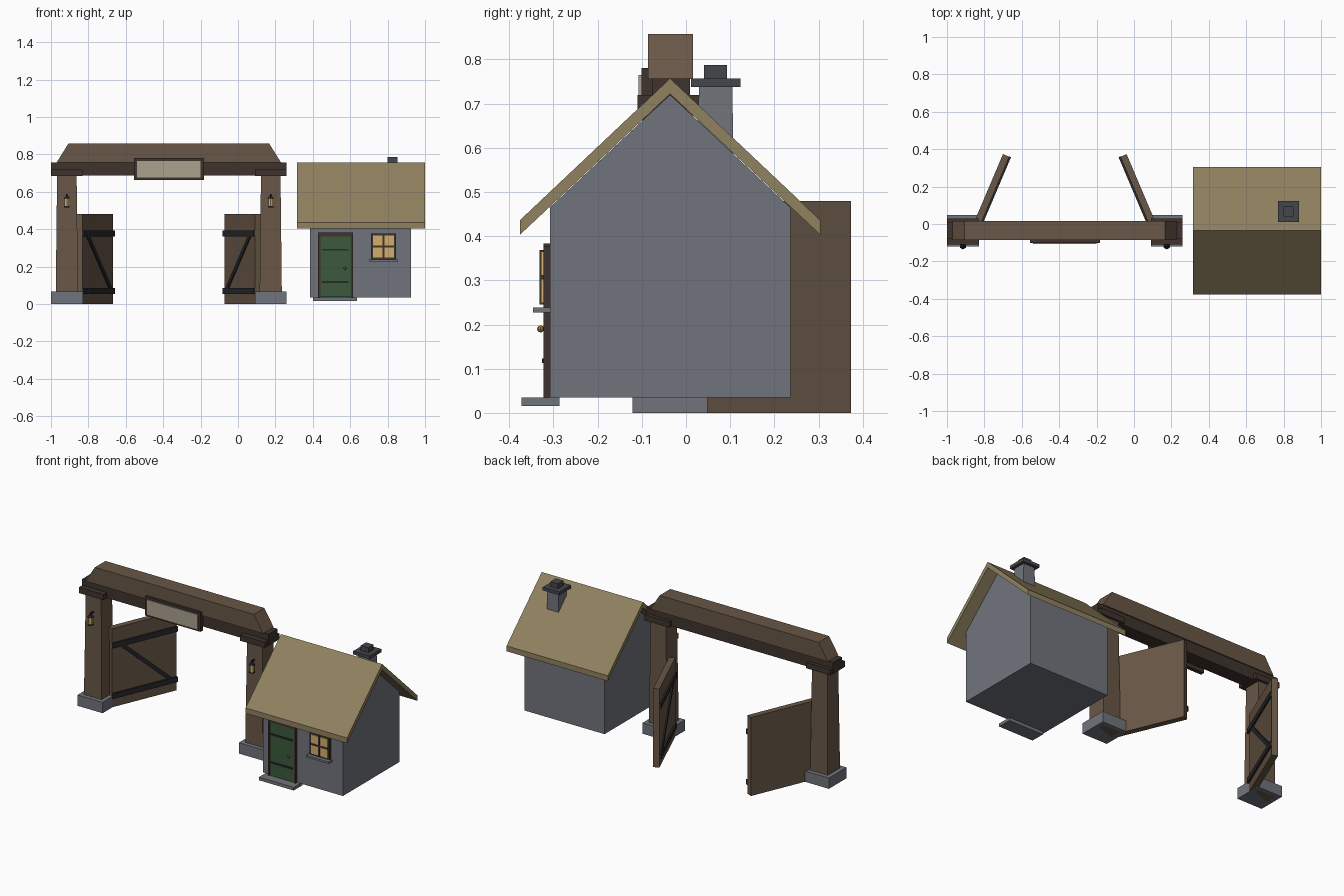
import bpy, bmesh
from math import radians, atan2, hypot, pi
from mathutils import Matrix, Vector

if "Cube" in bpy.data.objects:
    bpy.data.objects.remove(bpy.data.objects["Cube"])


def mat(name, r, g, b):
    m = bpy.data.materials.new(name)
    m.diffuse_color = (r, g, b, 1)
    m.use_nodes = True
    m.node_tree.nodes["Principled BSDF"].inputs["Base Color"].default_value = m.diffuse_color
    return m


WOOD = mat("wood", 0.14, 0.095, 0.063)
DARK = mat("dark_wood", 0.05, 0.034, 0.026)
IRON = mat("iron", 0.022, 0.022, 0.025)
STONE = mat("stone", 0.165, 0.175, 0.2)
SLATE = mat("dark_stone", 0.06, 0.062, 0.072)
THATCH = mat("thatch", 0.28, 0.22, 0.115)
GREEN = mat("green_paint", 0.045, 0.1, 0.045)
GLOW = mat("warm_glass", 0.65, 0.42, 0.15)
BRASS = mat("brass", 0.3, 0.2, 0.06)
PALE = mat("pale_board", 0.4, 0.36, 0.27)


def finish(name, bm, m, mw=None):
    bmesh.ops.recalc_face_normals(bm, faces=bm.faces[:])
    me = bpy.data.meshes.new(name)
    bm.to_mesh(me)
    bm.free()
    me.materials.append(m)
    ob = bpy.data.objects.new(name, me)
    bpy.context.collection.objects.link(ob)
    if mw is not None:
        ob.matrix_world = mw
    return ob


def box(name, x, y, z, m, mw=None, top=(1, 1)):
    """Box from (min, max) ranges; top scales the upper face in x and y."""
    bm = bmesh.new()
    bmesh.ops.create_cube(bm, size=1)
    for v in bm.verts:
        sx, sy = top if v.co.z > 0 else (1, 1)
        v.co = ((x[0] + x[1]) / 2 + v.co.x * sx * (x[1] - x[0]),
                (y[0] + y[1]) / 2 + v.co.y * sy * (y[1] - y[0]),
                (z[0] + z[1]) / 2 + v.co.z * (z[1] - z[0]))
    return finish(name, bm, m, mw)


def extrude_x(name, profile, x0, x1, m):
    """Profile of (y, z) points extruded along x."""
    bm = bmesh.new()
    f = bm.faces.new([bm.verts.new((x0, y, z)) for y, z in profile])
    r = bmesh.ops.extrude_face_region(bm, geom=[f])
    vs = [v for v in r["geom"] if isinstance(v, bmesh.types.BMVert)]
    bmesh.ops.translate(bm, verts=vs, vec=(x1 - x0, 0, 0))
    return finish(name, bm, m)


def cone(name, loc, r0, r1, h, m, sides=6):
    bm = bmesh.new()
    bmesh.ops.create_cone(bm, cap_ends=True, segments=sides, radius1=r0, radius2=r1, depth=h)
    return finish(name, bm, m, Matrix.Translation(loc))


def around(c, h):
    return (c - h, c + h)


# Gateway: posts, lanterns and open leaves on both sides
GX, GY = -0.37, -0.036
for side, s in (("left", -1), ("right", 1)):
    px = GX + s * 0.545
    box(side + "_post_base", around(px, 0.085), around(GY, 0.085), (0, 0.066), STONE)
    box(side + "_post", around(px, 0.06), around(GY, 0.06), (0, 0.69), WOOD, top=(0.87, 0.87))
    box(side + "_post_cap", around(px, 0.083), around(-0.04, 0.07), (0.685, 0.72), DARK)

    # Lantern
    ly = -0.117
    box(side + "_lantern_bracket", around(px, 0.004), (ly - 0.004, -0.085), (0.58, 0.588), IRON)
    cone(side + "_lantern_roof", (px, ly, 0.573), 0.019, 0.004, 0.016, IRON)
    cone(side + "_lantern_glass", (px, ly, 0.543), 0.014, 0.014, 0.044, GLOW)
    cone(side + "_lantern_foot", (px, ly, 0.519), 0.017, 0.017, 0.007, IRON)

    # Gate leaf in its own frame: local x runs away from the hinge
    L = Matrix.Translation((GX + s * 0.478, -0.02, 0)) @ Matrix.Rotation(radians(90 + s * 23), 4, 'Z')
    box(side + "_gate_leaf", (0, 0.42), around(0, 0.018), (0, 0.48), WOOD, L)
    face = tuple(sorted((s * 0.016, s * 0.028)))
    for nm, z in (("upper", 0.378), ("lower", 0.07)):
        box(side + "_" + nm + "_strap", (0.0, 0.422), face, around(z, 0.016), IRON, L)
    a, b = Vector((0.06, 0, 0.37)), Vector((0.38, 0, 0.08))
    d = b - a
    B = L @ Matrix.Translation((a + b) / 2) @ Matrix.Rotation(atan2(-d.z, d.x), 4, 'Y')
    face = tuple(sorted((s * 0.016, s * 0.025)))
    box(side + "_diagonal_brace", around(0, hypot(d.x, d.z) / 2), face, around(0, 0.012), IRON, B)

# Lintel and its capping timber
box("gate_beam", (-1, 0.26), (-0.077, 0.009), (0.686, 0.757), DARK)
box("gate_beam_cover", around(GX, 0.6), (-0.086, 0.016), (0.756, 0.857), WOOD, top=(0.895, 1))

# Blank sign
box("sign_frame", around(GX, 0.187), (-0.101, -0.077), (0.662, 0.78), DARK)
box("sign_board", around(GX, 0.17), (-0.107, -0.1), (0.675, 0.765), PALE)

# Cottage walls and gabled roof
RY = -0.036
extrude_x("cottage_walls", [(RY - 0.272, 0.035), (RY + 0.272, 0.035), (RY + 0.272, 0.465),
                            (RY, 0.72), (RY - 0.272, 0.465)], 0.385, 0.925, STONE)
extrude_x("cottage_roof", [(RY - 0.34, 0.403), (RY, 0.722), (RY + 0.34, 0.403),
                           (RY + 0.34, 0.436), (RY, 0.757), (RY - 0.34, 0.436)], 0.315, 1.0, THATCH)

# Chimney
CX, CY = 0.826, 0.067
box("chimney_shaft", around(CX, 0.041), around(CY, 0.041), (0.56, 0.738), STONE, top=(0.92, 0.92))
box("chimney_cap", around(CX, 0.056), around(CY, 0.056), (0.737, 0.757), SLATE)
box("chimney_pot", around(CX, 0.026), around(CY, 0.026), (0.757, 0.787), SLATE)

# Door
box("door_step", (0.402, 0.637), (-0.372, -0.286), (0.016, 0.035), STONE)
box("door_panel", (0.436, 0.606), (-0.32, -0.3), (0.036, 0.365), GREEN)
for nm, x in (("left", (0.428, 0.44)), ("right", (0.603, 0.615))):
    box("door_frame_" + nm, x, (-0.323, -0.3), (0.035, 0.383), DARK)
box("door_frame_top", (0.428, 0.615), (-0.323, -0.3), (0.362, 0.383), DARK)
for nm, z in (("upper", 0.29), ("lower", 0.118)):
    box("door_strap_" + nm, (0.448, 0.592), (-0.326, -0.318), around(z, 0.005), IRON)
bm = bmesh.new()
bmesh.ops.create_uvsphere(bm, u_segments=8, v_segments=6, radius=0.008)
finish("door_knob", bm, BRASS, Matrix.Translation((0.572, -0.329, 0.19)))

# Window
WX, WZ = 0.778, 0.307
box("window_frame", around(WX, 0.067), (-0.323, -0.3), around(WZ, 0.07), DARK)
for i in (-1, 1):
    for j in (-1, 1):
        box("window_pane", around(WX + i * 0.03, 0.025), (-0.328, -0.32),
            around(WZ + j * 0.031, 0.027), GLOW)
box("window_mullion", around(WX, 0.005), (-0.331, -0.32), around(WZ, 0.062), DARK)
box("window_crossbar", around(WX, 0.058), (-0.331, -0.32), around(WZ, 0.005), DARK)
box("window_sill", around(WX, 0.077), (-0.346, -0.305), (0.227, 0.239), STONE)
